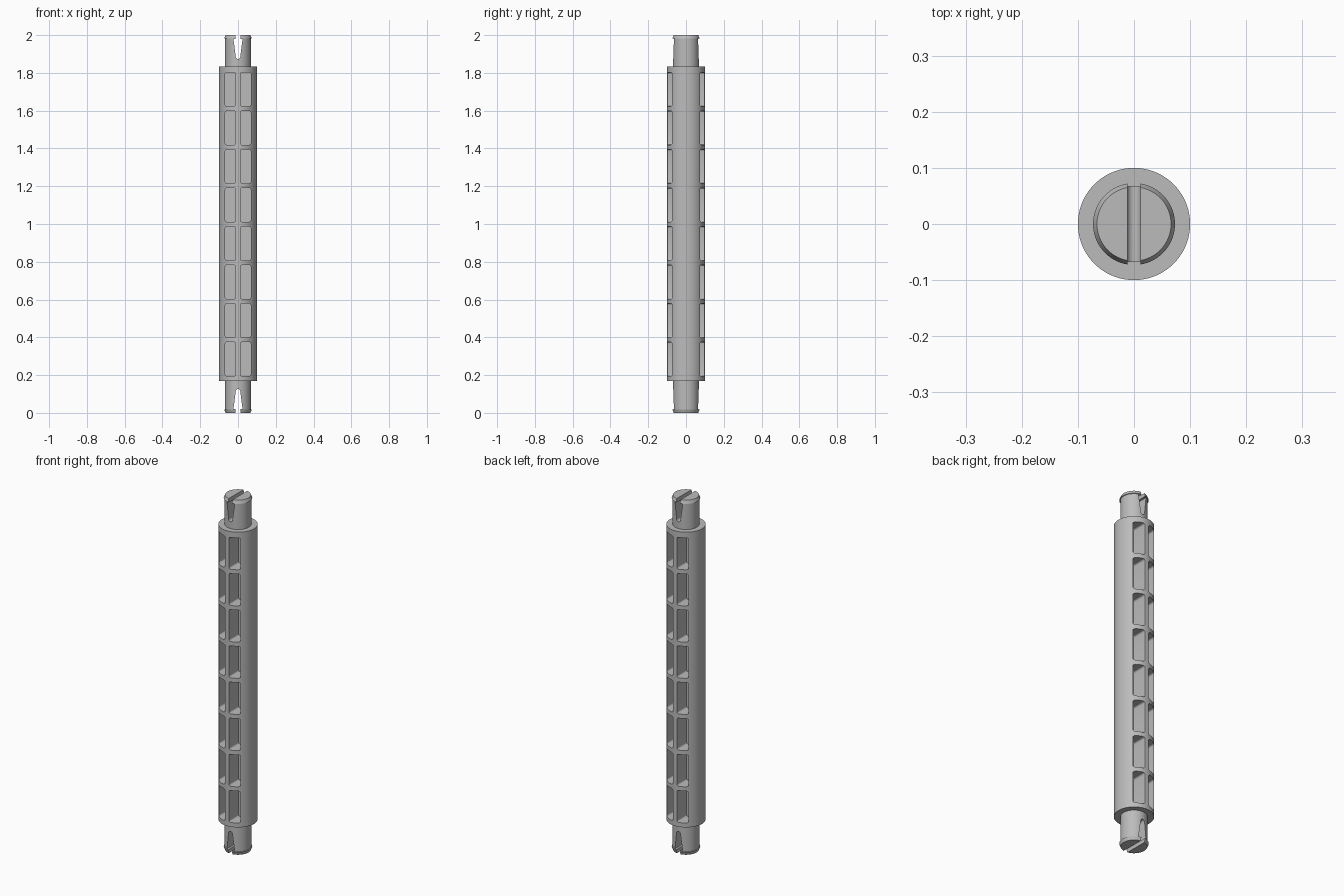
import bpy, bmesh, math

cube = bpy.data.objects.get("Cube")
if cube:
    bpy.data.objects.remove(cube, do_unlink=True)

grey = bpy.data.materials.new("plain grey")
grey.use_nodes = True
grey.diffuse_color = (0.5, 0.5, 0.5, 1)
grey.node_tree.nodes["Principled BSDF"].inputs["Base Color"].default_value = (0.5, 0.5, 0.5, 1)

SEGMENTS = 96
BODY_R, BODY_LOW, BODY_HIGH = 0.1, 0.17, 1.835
PEG_R, LIP_R, TIP_R = 0.068, 0.073, 0.066
LIP_Z = 1.982
RIB = 0.012          # half thickness of the central ribs
POCKET_OUT = 0.068   # outer edge of a pocket
POCKET_H, PITCH, FIRST = 0.18, 0.204, 0.285


def finish(name, bm):
    bmesh.ops.recalc_face_normals(bm, faces=bm.faces)
    mesh = bpy.data.meshes.new(name)
    bm.to_mesh(mesh)
    bm.free()
    mesh.materials.append(grey)
    obj = bpy.data.objects.new(name, mesh)
    bpy.context.collection.objects.link(obj)
    return obj


def lathe(name, profile):
    """Closed solid of revolution from (radius, z) pairs."""
    bm = bmesh.new()
    rings = []
    for r, z in profile:
        rings.append([bm.verts.new((r * math.cos(a), r * math.sin(a), z))
                      for a in (2 * math.pi * i / SEGMENTS for i in range(SEGMENTS))])
    for low, high in zip(rings, rings[1:]):
        for i in range(SEGMENTS):
            j = (i + 1) % SEGMENTS
            bm.faces.new((low[i], low[j], high[j], high[i]))
    bm.faces.new(rings[0][::-1])
    bm.faces.new(rings[-1])
    return finish(name, bm)


def prism(bm, outline, y0, y1):
    """Extrude an (x, z) outline along y."""
    face = bm.faces.new([bm.verts.new((x, y0, z)) for x, z in outline])
    ext = bmesh.ops.extrude_face_region(bm, geom=[face])["geom"]
    bmesh.ops.translate(bm, vec=(0, y1 - y0, 0),
                        verts=[v for v in ext if isinstance(v, bmesh.types.BMVert)])


def arc(cx, cz, r, start, end, steps):
    angles = [math.radians(start + (end - start) * i / steps) for i in range(steps + 1)]
    return [(cx + r * math.cos(a), cz + r * math.sin(a)) for a in angles]


def rounded_rect(cx, cz, w, h, r):
    points = []
    for k, (sx, sz) in enumerate([(1, 1), (-1, 1), (-1, -1), (1, -1)]):
        points += arc(cx + sx * (w / 2 - r), cz + sz * (h / 2 - r), r, 90 * k, 90 * k + 90, 4)
    return points


def cut(obj, bm):
    cutter = finish("cutter", bm)
    cutter.hide_render = True
    mod = obj.modifiers.new("cut", 'BOOLEAN')
    mod.operation, mod.solver, mod.object = 'DIFFERENCE', 'EXACT', cutter
    bpy.ops.object.select_all(action='DESELECT')
    bpy.context.view_layer.objects.active = obj
    obj.select_set(True)
    bpy.ops.object.modifier_apply(modifier=mod.name)
    bpy.data.objects.remove(cutter, do_unlink=True)
    bpy.ops.object.shade_smooth_by_angle(angle=math.radians(20))


# Ribbed tube: two columns of deep pockets on the front and the back
tube = lathe("ribbed_tube", [(BODY_R, BODY_LOW), (BODY_R, BODY_HIGH)])
bm = bmesh.new()
for row in range(8):
    for side in (-1, 1):
        outline = rounded_rect(side * (RIB + POCKET_OUT) / 2, FIRST + row * PITCH,
                               POCKET_OUT - RIB, POCKET_H, 0.01)
        prism(bm, outline, -0.15, -RIB)
        prism(bm, outline, RIB, 0.15)
cut(tube, bm)

# Snap pegs: lipped ends split by a slot that widens below the lip
for name, flip in (("top_peg", False), ("bottom_peg", True)):
    def at(z):
        return 2 - z if flip else z
    peg = lathe(name, [(PEG_R, at(BODY_HIGH - 0.01)), (PEG_R, at(LIP_Z)),
                       (LIP_R, at(LIP_Z)), (TIP_R, at(2))])
    slot = arc(0, 1.885, RIB, 180, 360, 10)
    slot += [(0.024, LIP_Z - 0.003), (RIB, LIP_Z - 0.003), (RIB, 2.05),
             (-RIB, 2.05), (-RIB, LIP_Z - 0.003), (-0.024, LIP_Z - 0.003)]
    bm = bmesh.new()
    prism(bm, [(x, at(z)) for x, z in slot], -0.15, 0.15)
    cut(peg, bm)
